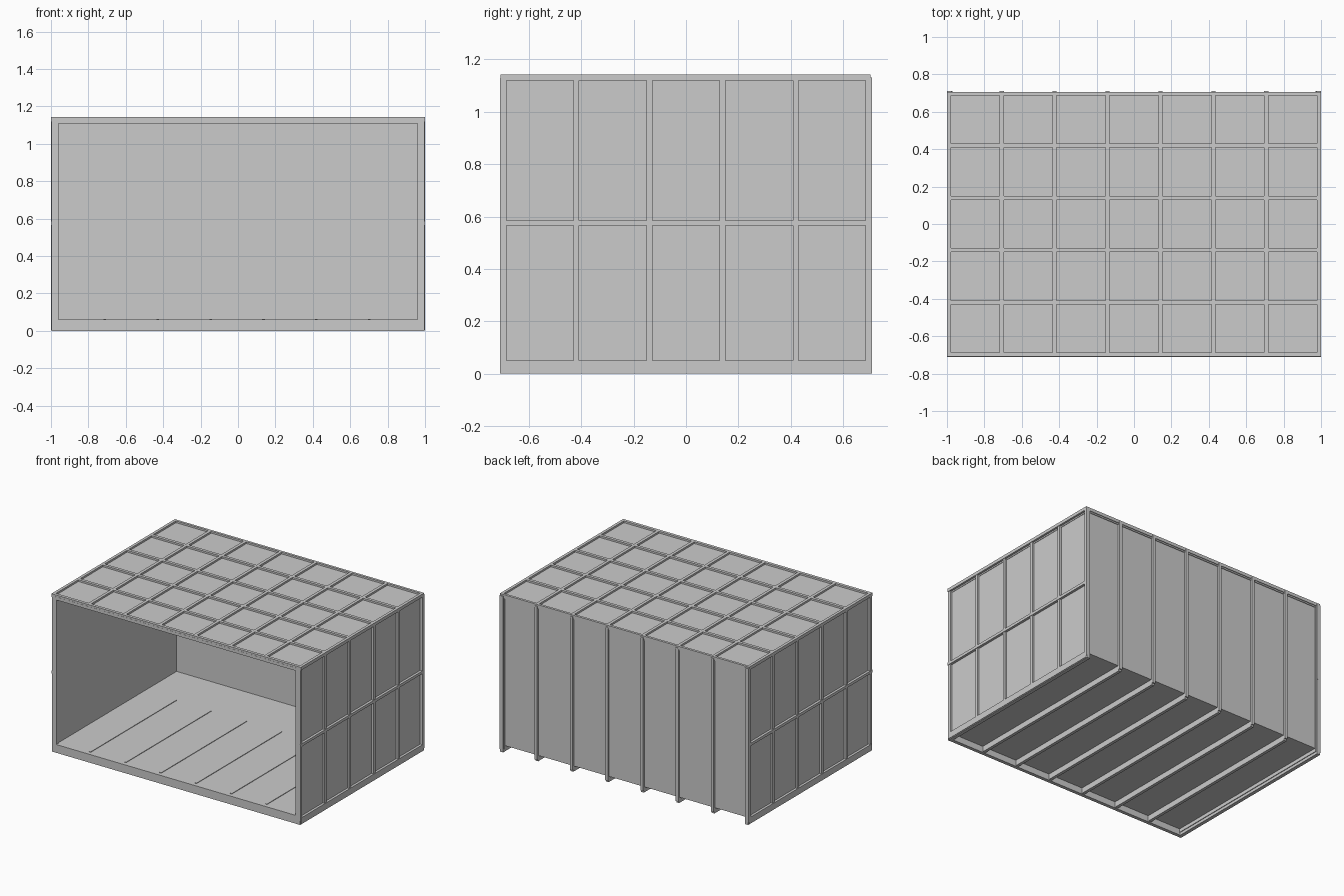
import bpy

cube = bpy.data.objects.get("Cube")
if cube:
    bpy.data.objects.remove(cube, do_unlink=True)

grey = bpy.data.materials.new("plain_grey")
grey.use_nodes = True
colour = (0.6, 0.6, 0.6, 1)
grey.diffuse_color = colour
grey.node_tree.nodes["Principled BSDF"].inputs["Base Color"].default_value = colour


def box(name, x, y, z):
    """Flat-faced box given its extent on each axis."""
    bpy.ops.mesh.primitive_cube_add(size=1)
    ob = bpy.context.object
    ob.name = name
    for vert in ob.data.vertices:
        vert.co = [lo + (c + 0.5) * (hi - lo) for c, (lo, hi) in zip(vert.co, (x, y, z))]
    ob.data.materials.append(grey)
    return ob


W, D, H = 1.0, 0.71, 1.143
RIB = 0.011                                     # half of a rib's width
cross_x = [-0.99 + 1.98 * i / 7 for i in range(8)]
cross_y = [-0.698 + 1.396 * i / 5 for i in range(6)]


def span(c, half=RIB):
    return (c - half, c + half)


# Panels of the shell
box("floor_panel", (-0.98, 0.98), (-0.69, 0.695), (0.045, 0.06))
box("roof_panel", (-0.985, 0.985), (-0.70, 0.70), (1.11, 1.13))
box("back_wall", (-0.98, 0.98), (0.675, 0.695), (0.045, 1.12))
for side, name in ((1, "left"), (-1, "right")):
    box(name + "_wall", sorted((side * 0.965, side * 0.982)), (-0.70, 0.70), (0.02, 1.12))

# Frame of the open front
box("front_sill", (-0.995, 0.995), (-D, -0.685), (0, 0.06))
box("front_header", (-0.995, 0.995), (-D, -0.685), (1.108, 1.13))
for side, name in ((1, "left"), (-1, "right")):
    box(name + "_front_post", sorted((side * 0.96, side * 0.995)), (-D, -0.685), (0, 1.13))

# Roof grid
for x in cross_x:
    box("roof_long_rib", (max(x - RIB, -W), min(x + RIB, W)), (-0.705, 0.705), (1.12, H))
for y in cross_y:
    box("roof_cross_rib", (-W, W), (max(y - RIB, -D), min(y + RIB, 0.705)), (1.12, H))

# Side grids
for side, name in ((1, "left"), (-1, "right")):
    for y in cross_y:
        box(name + "_side_rib", sorted((side * 0.97, side * 0.996)),
            (max(y - RIB, -D), min(y + RIB, D)), (0.02, 1.132))
    box(name + "_middle_rail", sorted((side * 0.97, side * W)), (-D, D), span(0.575, 0.01))
    box(name + "_bottom_rail", sorted((side * 0.97, side * 0.996)), (-D, D), (0, 0.03))

# Back ribs, floor joists and the joist ridges in the floor
for x in cross_x:
    ends = (max(x - RIB, -W), min(x + RIB, W))
    box("back_rib", ends, (0.685, D), (0.018, 1.132))
    box("floor_joist", ends, (-0.70, 0.70), (0.005, 0.05))
for x in cross_x[1:-1]:
    box("floor_ridge", span(x - 0.005, 0.007), (-0.68, 0.30), (0.05, 0.064))
